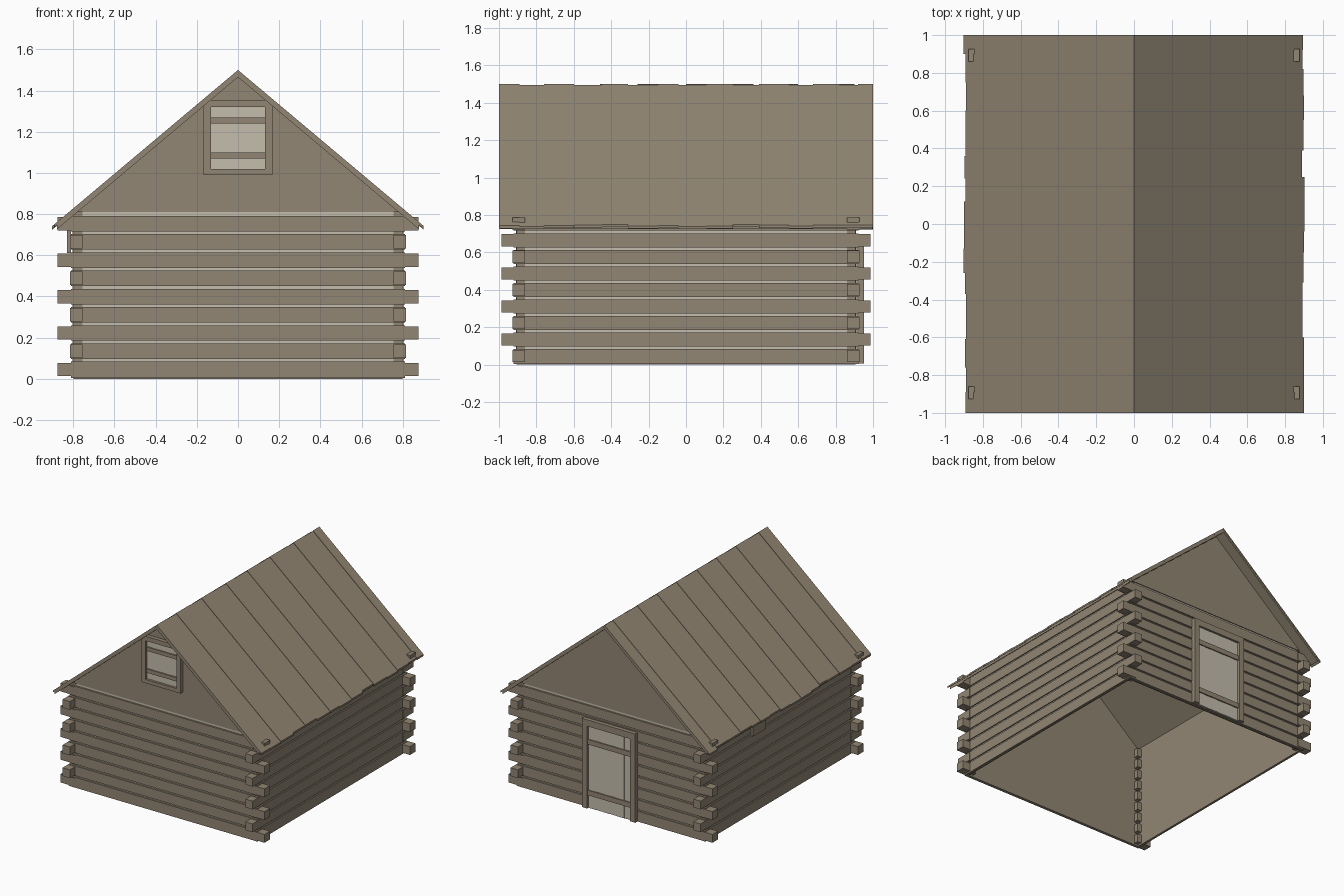
import bpy, random

random.seed(4)
cube = bpy.data.objects.get("Cube")
if cube:
    bpy.data.objects.remove(cube, do_unlink=True)


def material(name, rgb):
    m = bpy.data.materials.new(name)
    m.use_nodes = True
    m.diffuse_color = (*rgb, 1)
    m.node_tree.nodes["Principled BSDF"].inputs["Base Color"].default_value = (*rgb, 1)
    return m


BROWN = material("weathered brown wood", (0.29, 0.24, 0.175))
PALE = material("pale chinking", (0.56, 0.51, 0.42))


def prism(name, profile, y0, y1, mat):
    """Extrude an x-z outline along y."""
    n = len(profile)
    verts = [(x, y, z) for y in (y0, y1) for x, z in profile]
    faces = [tuple(range(n)), tuple(range(2 * n - 1, n - 1, -1))]
    faces += [(i, i + n, (i + 1) % n + n, (i + 1) % n) for i in range(n)]
    mesh = bpy.data.meshes.new(name)
    mesh.from_pydata(verts, [], faces)
    # outlines may run either way round, so turn the faces outward
    area = sum(profile[i][0] * profile[(i + 1) % n][1] - profile[(i + 1) % n][0] * profile[i][1]
               for i in range(n))
    if area < 0:
        mesh.flip_normals()
    mesh.materials.append(mat)
    ob = bpy.data.objects.new(name, mesh)
    bpy.context.collection.objects.link(ob)
    return ob


def box(name, x, y, z, mat):
    x, y, z = sorted(x), sorted(y), sorted(z)
    return prism(name, [(x[0], z[0]), (x[1], z[0]), (x[1], z[1]), (x[0], z[1])], *y, mat)


PITCH, LEVELS = 0.0885, 9
TOP = PITCH * LEVELS

# Thin wall linings, flat on the inside
for s, side in ((-1, "front"), (1, "back")):
    box(side + "_wall", (-0.80, 0.80), (s * 0.895, s * 0.905), (0, 0.81), BROWN)
for s, side in ((-1, "right"), (1, "left")):
    box(side + "_wall", (s * 0.79, s * 0.80), (-0.905, 0.905), (0, 0.80), BROWN)

# Squared logs, pale filling between them and crossed corner ends
for i in range(LEVELS):
    z0 = i * PITCH
    log = (z0 + (0.003 if i == 0 else 0.008), z0 + 0.083)
    gap = (z0 + 0.083, z0 + PITCH + (0.022 if i == LEVELS - 1 else 0.008))
    for s, side in ((-1, "front"), (1, "back")):
        box(f"{side}_log_{i}", (-0.81, 0.81), (s * 0.90, s * 0.922), log, BROWN)
        box(f"{side}_chinking_{i}", (-0.755, 0.755), (s * 0.90, s * 0.908), gap, PALE)
    for s, side in ((-1, "right"), (1, "left")):
        box(f"{side}_log_{i}", (s * 0.795, s * 0.812), (-0.92, 0.92), log, BROWN)
        if i < LEVELS - 1:
            box(f"{side}_chinking_{i}", (s * 0.795, s * 0.803), (-0.86, 0.86), gap, PALE)
    end_x, end_y = (0.877, 0.927) if i % 2 == 0 else (0.817, 0.987)
    for sx in (-1, 1):
        for sy in (-1, 1):
            box(f"corner_end_{i}", (sx * 0.755, sx * end_x), (sy * 0.86, sy * end_y),
                (z0 + 0.013, z0 + 0.078), BROWN)

# Gable triangles
for s, side in ((-1, "front"), (1, "back")):
    y = sorted((s * 0.897, s * 0.915))
    prism(side + "_gable", [(-0.80, 0.81), (0.80, 0.81), (0, 1.48)], *y, BROWN)

# Roof slabs with overlapping boards
SLOPE = 0.84


def roof_strip(name, s, eave, top, thick, y0, y1):
    line = [(0, top), (s * eave, top - SLOPE * eave)]
    prism(name, line + [(x, z - thick) for x, z in reversed(line)], y0, y1, BROWN)


SEAMS = {
    1: (-1, -0.89, -0.76, -0.6, -0.45, -0.31, -0.15, -0.04, 0.11, 0.25, 0.39, 0.55, 0.68, 0.82, 0.92, 1),
    -1: (-1, -0.89, -0.76, -0.61, -0.46, -0.37, -0.26, -0.13, 0, 0.12, 0.24, 0.36, 0.46, 0.6, 0.75, 0.9, 1),
}
for s, side in ((-1, "right"), (1, "left")):
    roof_strip(side + "_roof_slab", s, 0.88, 1.488, 0.023, -0.998, 0.998)
    seams = SEAMS[s]
    for i, (a, b) in enumerate(zip(seams, seams[1:])):
        roof_strip(f"{side}_roof_board_{i}", s, random.uniform(0.888, 0.904),
                   1.5 - 0.004 * (i % 2), 0.014, a, b)


# Framed plank panel used for the gable window and the door
def framed_panel(name, s, half, z0, z1, rim, top_rim, bottom_rim, wall, planks, bars):
    def layer(part, x, z, d0, d1, mat):
        box(f"{name}_{part}", x, (s * (wall + d0), s * (wall + d1)), z, mat)

    inner = half - rim
    for sx in (-1, 1):
        layer("jamb", (sx * inner, sx * half), (z0, z1), -0.01, 0.03, BROWN)
    layer("header", (-inner, inner), (z1 - top_rim, z1), -0.01, 0.03, BROWN)
    if bottom_rim:
        layer("sill", (-inner, inner), (z0, z0 + bottom_rim), -0.01, 0.03, BROWN)
    step = 2 * inner / planks
    for i in range(planks):
        x = -inner + i * step
        layer(f"plank_{i}", (x, x + step), (z0 + bottom_rim, z1 - top_rim),
              -0.005, 0.012 + 0.002 * (i % 2), PALE)
    for z in bars:
        layer("crossbar", (-inner, inner), (z - 0.015 * rim / 0.035, z + 0.015 * rim / 0.035),
              0.01, 0.022, BROWN)


framed_panel("window", -1, 0.167, 0.99, 1.355, 0.035, 0.035, 0.03, 0.915, 5, (1.255, 1.085))
framed_panel("door", 1, 0.23, 0.005, 0.695, 0.045, 0.05, 0, 0.922, 6, (0.52, 0.125))

# Small board under the right eave
box("eave_board", (-0.81, -0.83), (0.2, 0.36), (0.61, 0.74), BROWN)
